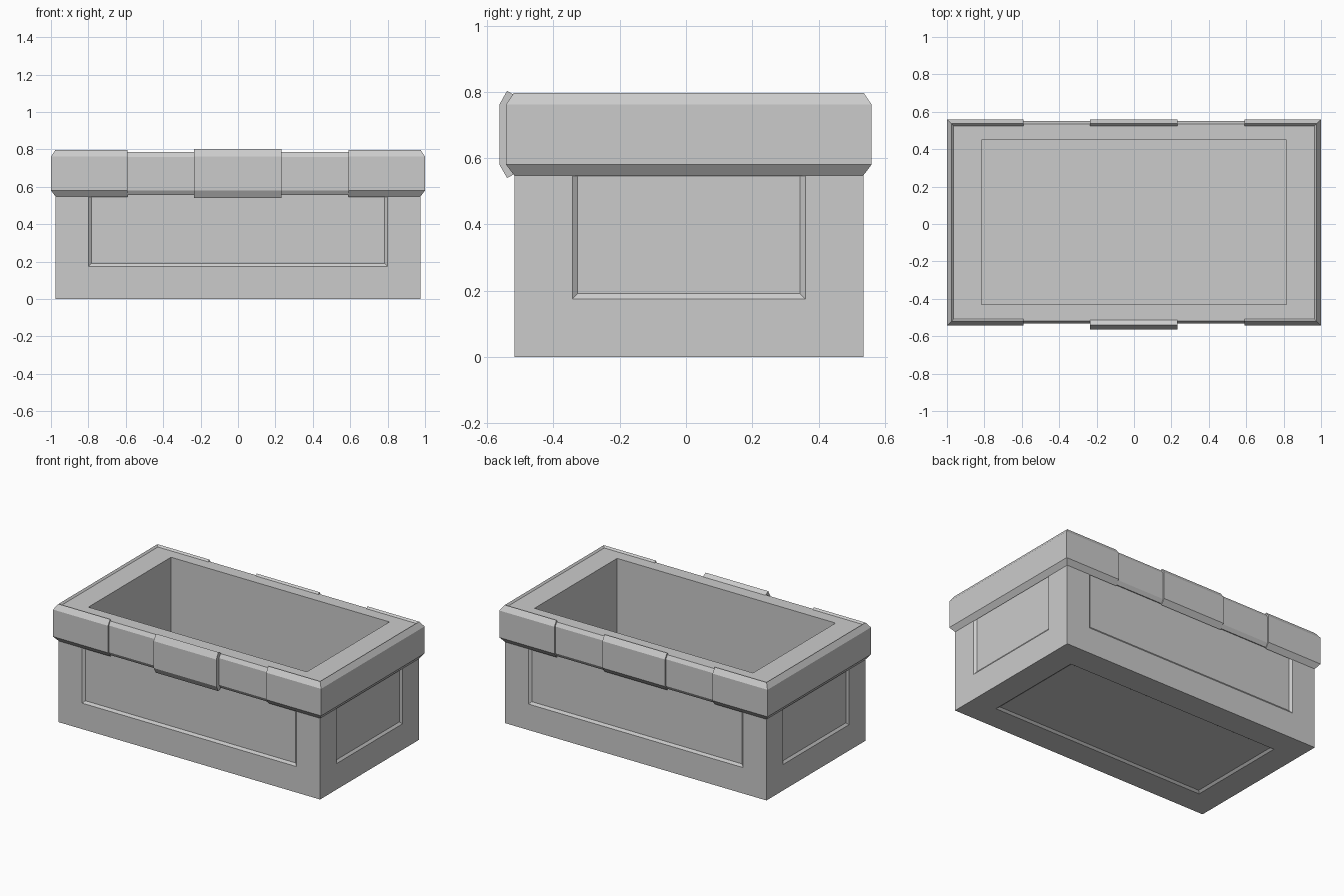
import bpy, bmesh

if "Cube" in bpy.data.objects:
    bpy.data.objects.remove(bpy.data.objects["Cube"])

X, Y0, Y1, TOP = 0.975, -0.518, 0.535, 0.785


def finish(bm, name):
    bmesh.ops.recalc_face_normals(bm, faces=bm.faces[:])
    mesh = bpy.data.meshes.new(name)
    bm.to_mesh(mesh)
    bm.free()
    ob = bpy.data.objects.new(name, mesh)
    bpy.context.collection.objects.link(ob)
    return ob


def sweep(name, profile, path, closed=False):
    """Sweep a closed (outward offset, z) profile; path maps an offset to xy points."""
    bm = bmesh.new()
    rows = [[bm.verts.new((x, y, z)) for x, y in path(d)] for d, z in profile]
    n, m = len(rows), len(rows[0])
    for i in range(n):
        a, b = rows[i], rows[(i + 1) % n]
        for j in range(m if closed else m - 1):
            k = (j + 1) % m
            bm.faces.new((a[j], a[k], b[k], b[j]))
    if not closed:
        bm.faces.new([r[0] for r in rows])
        bm.faces.new([r[-1] for r in reversed(rows)])
    return finish(bm, name)


def inset(bm, face, thickness):
    bmesh.ops.inset_individual(bm, faces=[face], thickness=thickness, use_even_offset=True)


# Box body: recessed panel on each side and underneath, deep cavity on top
bm = bmesh.new()
bmesh.ops.create_cube(bm, size=1)
for v in bm.verts:
    v.co = (X if v.co.x > 0 else -X, Y1 if v.co.y > 0 else Y0, TOP if v.co.z > 0 else 0)
bm.normal_update()
for f in bm.faces[:]:
    if f.normal.z > 0.5:
        inset(bm, f, 0.16)
        for v in f.verts:
            v.co.x = 0.815 if v.co.x > 0 else -0.815
            v.co.y = 0.45 if v.co.y > 0 else -0.43
        floor = bmesh.ops.extrude_discrete_faces(bm, faces=[f])["faces"][0]
        bmesh.ops.translate(bm, verts=floor.verts[:], vec=(0, 0, -0.67))
    else:
        push = f.normal * -0.012
        inset(bm, f, 0.175)
        inset(bm, f, 0.016)
        bmesh.ops.translate(bm, verts=f.verts[:], vec=push)
finish(bm, "box_body")

# Chamfered rim band around the top
sweep("rim_band",
      [(-0.01, 0.558), (0, 0.555), (0.015, 0.58), (0.015, 0.76), (0, TOP), (-0.01, TOP - 0.002)],
      lambda d: [(-X - d, Y0 - d), (X + d, Y0 - d), (X + d, Y1 + d), (-X - d, Y1 + d)], closed=True)

# End guards wrapping the rim corners
guard = [(-0.012, 0.57), (-0.001, 0.546), (0.025, 0.58), (0.025, 0.762),
         (0.001, 0.797), (-0.010, TOP), (0, 0.76)]
for side, s in (("left", -1), ("right", 1)):
    sweep(side + "_rim_guard", guard,
          lambda d: [(s * 0.59, Y0 - d), (s * (X + d), Y0 - d),
                     (s * (X + d), Y1 + d), (s * 0.59, Y1 + d)])

# Centre clasp plates, the front one thicker
front = [(-0.008, 0.57), (0.003, 0.55), (0.022, 0.54), (0.045, 0.58), (0.045, 0.762),
         (0.022, 0.803), (0.0, 0.79), (-0.008, TOP - 0.002)]
sweep("front_clasp", front, lambda d: [(-0.235, Y0 - d), (0.232, Y0 - d)])
sweep("back_clasp", guard, lambda d: [(-0.235, Y1 + d), (0.232, Y1 + d)])
